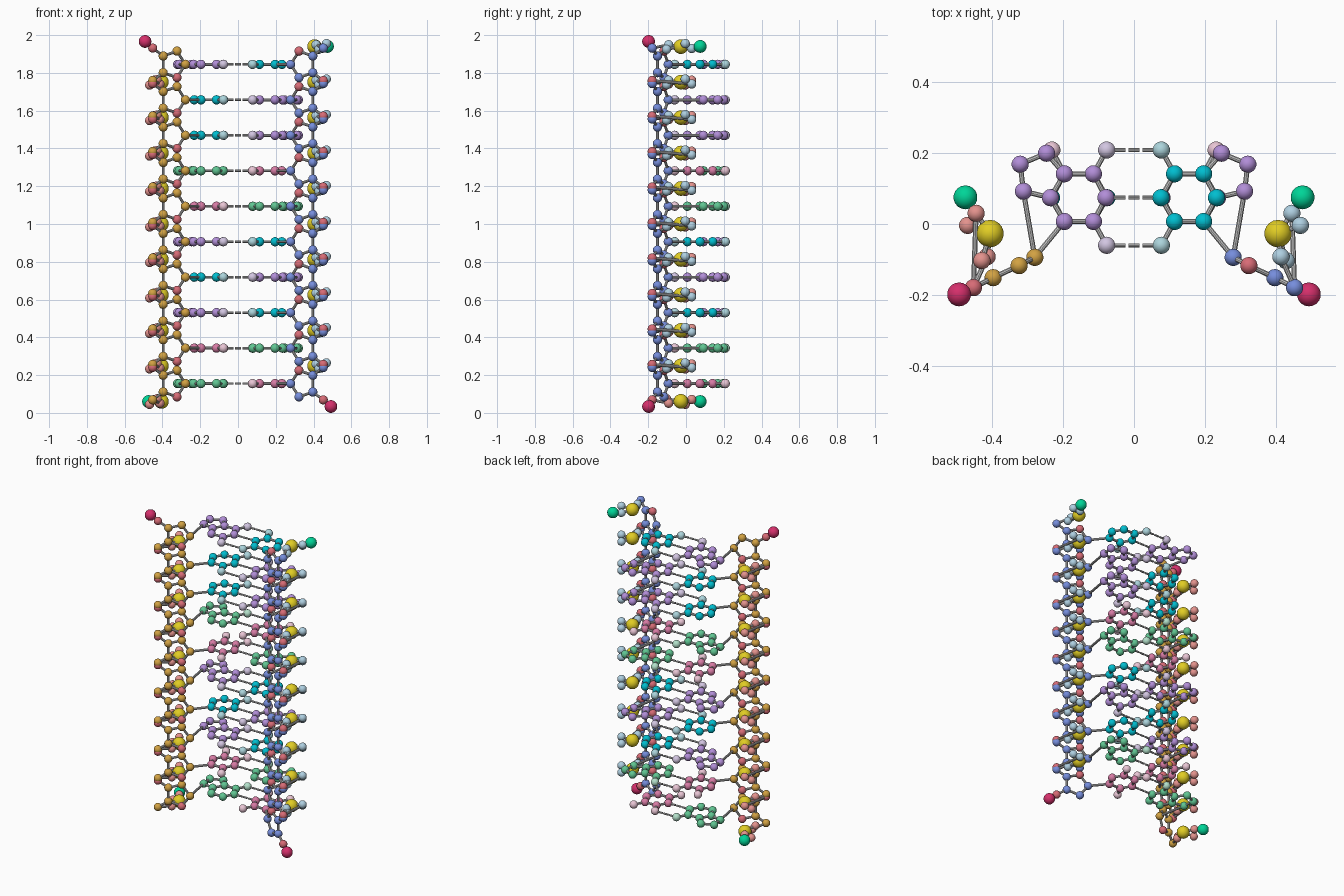
import bpy, bmesh
from mathutils import Vector, Matrix

if "Cube" in bpy.data.objects:
    bpy.data.objects.remove(bpy.data.objects["Cube"])

STEP, Z0, YOFF = 0.1878, 0.155, -0.004
ATOM, BOND = 0.0245, 0.0075
COLOURS = {
    "left_sugar_carbon": (.82, .63, .27), "right_sugar_carbon": (.46, .55, .86),
    "sugar_oxygen": (.84, .42, .46), "left_phosphate_oxygen": (.89, .57, .55),
    "right_phosphate_oxygen": (.68, .81, .88), "phosphorus": (.88, .80, .16),
    "five_prime_end": (0, .83, .59), "three_prime_end": (.83, .20, .42),
    "guanine_ring": (.69, .55, .84), "guanine_side": (.82, .77, .88),
    "cytosine_ring": (0, .74, .81), "cytosine_side": (.67, .83, .86),
    "adenine_ring": (.38, .77, .57), "adenine_side": (.70, .88, .79),
    "thymine_ring": (.84, .48, .64), "thymine_side": (.91, .77, .83),
}
meshes = {}


def bucket(name):
    return meshes.setdefault(name, bmesh.new())


def atom(name, p, r=ATOM):
    bmesh.ops.create_uvsphere(bucket(name), u_segments=18, v_segments=11, radius=r,
                              matrix=Matrix.Translation(p))


def bond(name, a, b, r=BOND):
    d = b - a
    m = Matrix.Translation((a + b) / 2) @ d.to_track_quat('Z', 'Y').to_matrix().to_4x4()
    bmesh.ops.create_cone(bucket(name), cap_ends=True, segments=10,
                          radius1=r, radius2=r, depth=d.length, matrix=m)


# Flat base rings (left side, x/y)
HEX = [(-.114, .145), (-.196, .145), (-.235, .078), (-.196, .011), (-.114, .011), (-.079, .078)]
PENT = [(-.246, .203), (-.320, .172), (-.311, .096)]
PYR_HEX = [(-.114, .145), (-.196, .145), (-.232, .078), (-.196, .011), (-.114, .011), (-.076, .078)]
TOP_SIDE, LOW_SIDE, METHYL = (-.077, .212), (-.077, -.056), (-.231, .212)

# Sugar and phosphate atoms (left side, z relative to the base)
SUGAR = {"C1": (-.279, -.09, 0), "C2": (-.323, -.113, .07), "C3": (-.396, -.147, .044),
         "C4": (-.396, -.147, -.044), "O4": (-.323, -.113, -.07),
         "O3": (-.4515, -.175, .086), "C5": (-.4515, -.175, -.086)}
SUGAR_BONDS = ["C1 C2", "C2 C3", "C3 C4", "C4 O4", "O4 C1", "C3 O3", "C4 C5"]
PHOS = {"P": (-.405, -.023, -.094), "A": (-.428, -.099, -.080), "B": (-.413, -.088, -.104),
        "C": (-.468, 0, -.110), "D": (-.444, .034, -.084)}


def build_base(kind, tf, c1):
    purine = kind in ("guanine", "adenine")
    ring = HEX if purine else PYR_HEX
    bonds = f"{kind}_bonds"
    pts = [tf((x, y, 0)) for x, y in ring]
    for k in range(6):
        atom(f"{kind}_ring", pts[k])
        bond(bonds, pts[k], pts[(k + 1) % 6])
    link = pts[3]
    if purine:
        five = [tf((x, y, 0)) for x, y in PENT]
        chain = [pts[1]] + five + [pts[2]]
        for p in five:
            atom(f"{kind}_ring", p)
        for a, b in zip(chain, chain[1:]):
            bond(bonds, a, b)
        link = five[2]
    bond(bonds, c1, link)
    sides = [(TOP_SIDE, 0)]
    if kind != "adenine":
        sides.append((LOW_SIDE, 4))
    if kind == "thymine":
        sides.append((METHYL, 1))
    for (x, y), k in sides:
        p = tf((x, y, 0))
        atom(f"{kind}_side", p)
        bond(bonds, pts[k], p)


def build_strand(side, seq):
    carbon, oxy = f"{side}_sugar_carbon", f"{side}_phosphate_oxygen"
    bonds = f"{side}_backbone_bonds"
    prev_o3 = None
    for j, kind in enumerate(seq):
        def tf(p, j=j):
            z = Z0 + j * STEP + p[2]
            if side == "left":
                return Vector((p[0], p[1] + YOFF, z))
            return Vector((-p[0], p[1] + YOFF, 2 - z))
        s = {k: tf(v) for k, v in SUGAR.items()}
        f = {k: tf(v) for k, v in PHOS.items()}
        # Sugar ring
        for k, p in s.items():
            atom("sugar_oxygen" if k[0] == "O" else carbon, p)
        for pair in SUGAR_BONDS:
            a, b = pair.split()
            bond(bonds, s[a], s[b])
        # Phosphate group
        atom("phosphorus", f["P"], .039)
        for k in "ABCD":
            atom(oxy, f[k])
            bond(bonds, f["P"], f[k])
        bond(bonds, s["C5"], f["B"])
        if prev_o3 is not None:
            bond(bonds, prev_o3, f["D"])
        else:
            end = tf((-.474, .079, -.095))
            atom("five_prime_end", end, .034)
            bond(bonds, f["D"], end)
        prev_o3 = s["O3"]
        build_base(kind, tf, s["C1"])
        if j == len(seq) - 1:
            end = tf((-.492, -.194, .121))
            atom("three_prime_end", end, .034)
            bond(bonds, s["O3"], end)


# The two antiparallel strands
NAMES = {"A": "adenine", "T": "thymine", "G": "guanine", "C": "cytosine"}
PAIR = {"A": "T", "T": "A", "G": "C", "C": "G"}
LEFT = "ATGCGTACCG"
build_strand("left", [NAMES[c] for c in LEFT])
build_strand("right", [NAMES[PAIR[c]] for c in reversed(LEFT)])

# Dashed hydrogen bonds between the bases
for i, c in enumerate(LEFT):
    for y in ((.212, .078, -.056) if c in "GC" else (.212, .078)):
        for x0, x1 in ((-.077, -.024), (-.015, .015), (.024, .077)):
            z = Z0 + i * STEP
            bond("hydrogen_bonds", Vector((x0, y + YOFF, z)), Vector((x1, y + YOFF, z)), .006)

# Turn every group into a smooth object
for name, bm in meshes.items():
    me = bpy.data.meshes.new(name)
    bm.to_mesh(me)
    bm.free()
    ob = bpy.data.objects.new(name, me)
    bpy.context.collection.objects.link(ob)
    if name in COLOURS:
        mat = bpy.data.materials.new(name)
        mat.diffuse_color = (*[v ** 2.2 for v in COLOURS[name]], 1)
        mat.use_nodes = True
        mat.node_tree.nodes["Principled BSDF"].inputs["Base Color"].default_value = mat.diffuse_color
        me.materials.append(mat)
    bpy.ops.object.select_all(action='DESELECT')
    ob.select_set(True)
    bpy.context.view_layer.objects.active = ob
    bpy.ops.object.shade_smooth_by_angle()
